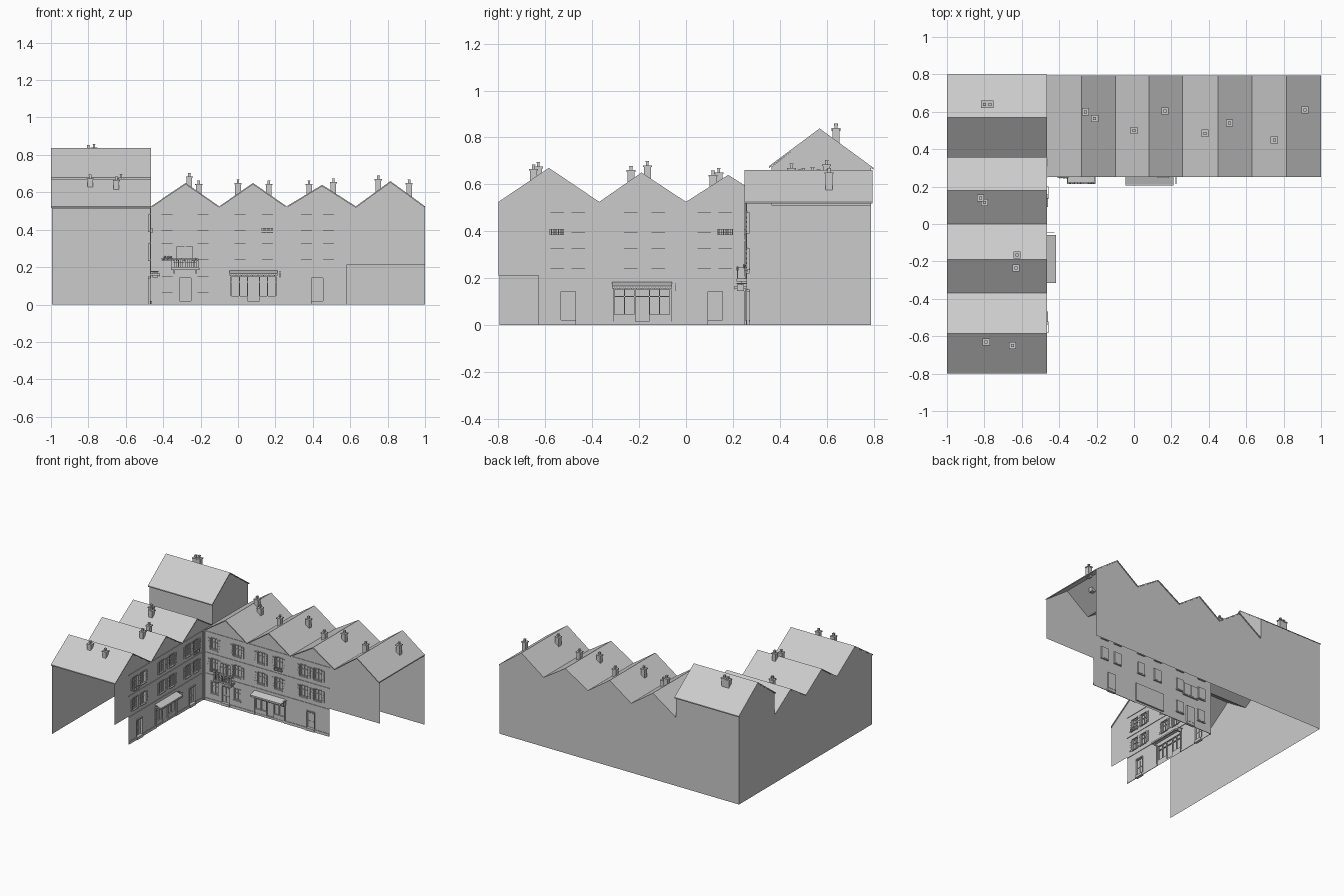
import bpy, bmesh, math, random
from mathutils import Vector, Matrix

if "Cube" in bpy.data.objects:
    bpy.data.objects.remove(bpy.data.objects["Cube"])

random.seed(4)
XF, YF = -0.47, 0.26          # planes of the two courtyard facades

# Frames map (u along wall, z up, d outward) to world space
def left(u, z, d): return (XF + d, u, z)
def back(u, z, d): return (u, YF - d, z)
def rear(u, z, d): return (-u, 0.79 + d, z)
def outer(u, z, d): return (-0.995 - d, -u, z)
def tower_front(u, z, d): return (u, 0.365 - d, z)


class Part:
    """Collects faces, then becomes one named object."""
    def __init__(self, name):
        self.name, self.v, self.f = name, [], []

    def face(self, pts):
        n = len(self.v)
        self.v += pts
        self.f.append(tuple(range(n, n + len(pts))))

    def sheet(self, fr, pts, d=0):
        self.face([fr(u, z, d) for u, z in pts])

    def prism(self, fr, pts, d0, d1):
        n, k = len(self.v), len(pts)
        self.v += [fr(u, z, d0) for u, z in pts] + [fr(u, z, d1) for u, z in pts]
        self.f.append(tuple(n + k + i for i in range(k)))
        self.f.append(tuple(n + i for i in reversed(range(k))))
        for i in range(k):
            j = (i + 1) % k
            self.f.append((n + i, n + j, n + k + j, n + k + i))

    def box(self, fr, u0, u1, z0, z1, d0, d1):
        self.prism(fr, rect(u0, u1, z0, z1), d0, d1)

    def done(self):
        me = bpy.data.meshes.new(self.name)
        me.from_pydata(self.v, [], self.f)
        ob = bpy.data.objects.new(self.name, me)
        bpy.context.collection.objects.link(ob)


def rect(u0, u1, z0, z1):
    return [(u0, z0), (u1, z0), (u1, z1), (u0, z1)]


# Houses as (start, ridge, end, ridge height); eaves at 0.525
EAVE = 0.525
left_houses = [(-0.8, -0.585, -0.37, 0.67), (-0.37, -0.19, 0, 0.65), (0, 0.18, 0.36, 0.64)]
back_houses = [(-0.465, -0.28, -0.1, 0.65), (-0.1, 0.08, 0.26, 0.65),
               (0.26, 0.45, 0.63, 0.64), (0.63, 0.815, 1, 0.66)]


def roof(part, fr, h, d0, d1, e0=EAVE, e1=EAVE, t=0.008):
    a, p, b, zp = h
    part.prism(fr, [(a, e0 - t), (p, zp - t), (p, zp), (a, e0)], d0, d1)
    part.prism(fr, [(p, zp - t), (b, e1 - t), (b, e1), (p, zp)], d0, d1)


roofs = Part("terrace_roofs")
for h in left_houses:
    roof(roofs, left, h, -0.53, 0.006)
for h in back_houses:
    roof(roofs, back, h, -0.535, 0.01)
roofs.done()
tower_roof = Part("corner_house_roof")
roof(tower_roof, left, (0.355, 0.57, 0.8, 0.838), -0.53, 0.006, 0.678, 0.67)
tower_roof.done()

# Plain outer walls and the raised corner house
walls = Part("outer_walls")
walls.sheet(outer, rect(-0.79, 0.795, 0, 0.52))
walls.sheet(rear, rect(-1, 0.995, 0, 0.52))
for a, p, b, zp in left_houses:
    walls.sheet(outer, [(-b, 0.52), (-a, 0.52), (-p, zp - 0.004)])
for a, p, b, zp in back_houses:
    walls.sheet(rear, [(-b, 0.52), (-a, 0.52), (-p, zp - 0.004)])
walls.done()
tower = Part("corner_house_walls")
tower.sheet(tower_front, rect(-0.995, XF, 0.51, 0.675))
tower.sheet(rear, rect(-XF, 0.995, 0.52, 0.67))
tower.sheet(left, [(0.365, 0.51), (0.79, 0.51), (0.79, 0.67), (0.57, 0.833), (0.365, 0.675)])
tower.sheet(outer, [(-0.79, 0.52), (-0.365, 0.52), (-0.365, 0.675), (-0.57, 0.833), (-0.79, 0.67)])
tower.done()


def window(frames, shutters, fr, u, z, w=0.058, h=0.085, shut=True):
    u0, u1, z1, t = u - w / 2, u + w / 2, z + h, 0.005
    for a, b, c, e in ((u0, u0 + t, z, z1), (u1 - t, u1, z, z1), (u0, u1, z, z + t),
                       (u0, u1, z1 - t, z1), (u - t / 2, u + t / 2, z, z1),
                       (u0, u1, z + h * 0.6, z + h * 0.6 + 0.003)):
        frames.box(fr, a, b, c, e, -0.012, -0.006)
    frames.box(fr, u0 - 0.004, u1 + 0.004, z - 0.006, z, -0.01, 0.006)     # sill
    frames.box(fr, u0 - 0.003, u1 + 0.003, z1, z1 + 0.006, -0.002, 0.003)  # lintel
    if shut:
        for s in (u0 - 0.025, u1 + 0.003):
            shutters.box(fr, s, s + 0.022, z, z1, 0, 0.004)
            for k in range(4):
                zz = z + 0.008 + k * 0.02
                shutters.box(fr, s + 0.003, s + 0.019, zz, zz + 0.012, 0.004, 0.0055)


def railing(part, fr, u0, u1, z0, z1, d, n, floor=False):
    t = 0.003
    for zz in (z0, z1 - t):
        part.box(fr, u0, u1, zz, zz + t, d - t, d)
        for s in (u0, u1 - t):
            part.box(fr, s, s + t, zz, zz + t, 0, d)
    for k in range(n):
        u = u0 + (u1 - u0 - t) * k / (n - 1)
        part.box(fr, u, u + t, z0, z1, d - t, d)
    if floor:
        part.box(fr, u0 - 0.003, u1 + 0.003, z0 - 0.01, z0, 0, d + 0.003)
        for s in (u0 + 0.01, u1 - 0.018):
            part.prism(fr, [(s, z0 - 0.03), (s + 0.008, z0 - 0.03), (s + 0.008, z0 - 0.01), (s, z0 - 0.01)], 0, d * 0.6)


def facade(tag, fr, span, cut, houses, wins, plain, doors, shop, rails, sign):
    wall, frames, shutters = Part(tag + "_facade_wall"), Part(tag + "_window_frames"), Part(tag + "_shutters")
    trim, iron, doorp = Part(tag + "_stone_bands"), Part(tag + "_railings"), Part(tag + "_doors")
    shopp, awn = Part(tag + "_shopfront"), Part(tag + "_awning")
    holes = [(u - 0.029, u + 0.029, z, z + 0.085) for u, z in wins + plain]
    holes += [(u - 0.032, u + 0.032, 0.02, 0.142) for u in doors] + [(shop[0], shop[1], 0.015, 0.15)]
    # wall cells around the openings
    us = sorted({span[0], span[1], cut[0], cut[1], *[x for h in holes for x in h[:2]]})
    zs = sorted({0, 0.52, 0.21, *[x for h in holes for x in h[2:]]})
    for u0, u1 in zip(us, us[1:]):
        for z0, z1 in zip(zs, zs[1:]):
            u, z = (u0 + u1) / 2, (z0 + z1) / 2
            if not any(a < u < b and c < z < e for a, b, c, e in holes + [(cut[0], cut[1], 0, 0.21)]):
                wall.sheet(fr, rect(u0, u1, z0, z1))
    # recessed backs and reveals
    for a, b, c, e in holes:
        pts = rect(a, b, c, e)
        wall.sheet(fr, pts, -0.012)
        for (p, q), (r, s) in zip(pts, pts[1:] + pts[:1]):
            wall.face([fr(p, q, -0.012), fr(r, s, -0.012), fr(r, s, 0), fr(p, q, 0)])
    for a, p, b, zp in houses:
        wall.sheet(fr, [(a, 0.52), (b, 0.52), (p, zp - 0.004)])
    for u, z in wins:
        window(frames, shutters, fr, u, z)
    for u, z in plain:
        window(frames, shutters, fr, u, z, shut=False)
    # floor bands and plinth along the ground-length stretch
    lo, hi = (cut[1], span[1]) if cut[0] == span[0] else (span[0], cut[0])
    for z, h in ((0.358, 0.006), (0.2, 0.006), (0.517, 0.005)):
        trim.box(fr, lo, hi, z, z + h, 0, 0.004)
    edges = [lo] + sorted([x for u in doors for x in (u - 0.035, u + 0.035)] + list(shop[:2])) + [hi]
    for a, b in zip(edges[::2], edges[1::2]):
        trim.box(fr, a, b, 0, 0.02, 0, 0.004)
    # doors with surround, panels and step
    for u in doors:
        doorp.box(fr, u - 0.034, u + 0.034, 0, 0.02, -0.01, 0.01)
        doorp.box(fr, u - 0.036, u + 0.036, 0.142, 0.15, 0, 0.006)
        for s in (u - 0.036, u + 0.031):
            doorp.box(fr, s, s + 0.005, 0.02, 0.142, -0.002, 0.004)
        for s in (u - 0.024, u + 0.004):
            for z0, z1 in ((0.03, 0.07), (0.08, 0.13)):
                doorp.box(fr, s, s + 0.02, z0, z1, -0.012, -0.008)
    # shopfront: stall boards, posts, head rail, side pilasters
    a, b = shop
    m = (a + b) / 2
    for s, e in ((a, m - 0.03), (m + 0.03, b)):
        shopp.box(fr, s, e, 0.015, 0.045, -0.012, -0.002)
    for u in (a, a + 0.045, m - 0.034, m + 0.029, b - 0.05, b - 0.005):
        shopp.box(fr, u, u + 0.005, 0.015, 0.15, -0.012, -0.003)
    shopp.box(fr, a, b, 0.118, 0.123, -0.012, -0.004)
    for s in (a - 0.008, b):
        shopp.box(fr, s, s + 0.008, 0, 0.155, 0, 0.006)
    # awning: sloping canopy and toothed valance
    D, a2, b2 = 0.053, a - 0.005, b + 0.005
    q = [(0, 0.182), (D, 0.166)]
    for off in (0, -0.004):
        c = [fr(a2, q[1][1] + off, D), fr(b2, q[1][1] + off, D), fr(b2, q[0][1] + off, 0), fr(a2, q[0][1] + off, 0)]
        awn.face(c if off == 0 else c[::-1])
    n = 26
    for k in range(n):
        u, w = a2 + (b2 - a2) * k / n, (b2 - a2) / n
        awn.prism(fr, [(u, 0.158), (u + w / 2, 0.151), (u + w, 0.158), (u + w, 0.167), (u, 0.167)], D - 0.003, D)
    for s in (a2, b2 - 0.003):
        awn.box(fr, s, s + 0.003, 0.156, 0.166, 0, D)
    # hanging sign on a bracket
    iron.box(fr, sign, sign + 0.003, 0.175, 0.178, 0, 0.045)
    iron.box(fr, sign, sign + 0.003, 0.145, 0.172, 0.012, 0.042)
    for r in rails:
        railing(iron, fr, *r)
    # drainpipe beside the inner corner
    u = span[1] - 0.012 if cut[0] == span[0] else span[0] + 0.008
    iron.box(fr, u, u + 0.006, 0, 0.52, 0.001, 0.007)
    for p in (wall, frames, shutters, trim, iron, doorp, shopp, awn):
        p.done()


UP, MID = 0.395, 0.24
facade("left", left, (-0.8, YF), (-0.8, -0.63), left_houses,
       [(u, z) for u in (-0.55, -0.46, -0.235, -0.118, 0.077, 0.168) for z in (UP, MID)],
       [], [-0.503, 0.125], (-0.31, -0.065),
       [(-0.583, -0.52, 0.383, 0.41, 0.013, 9), (0.135, 0.2, 0.383, 0.41, 0.013, 9)], -0.045)
facade("back", back, (XF, 1), (0.58, 1), back_houses,
       [(u, z) for u in (-0.38, -0.188, 0.01, 0.157, 0.367, 0.483) for z in (UP, MID)],
       [(-0.315, 0.225), (-0.25, 0.225), (-0.378, 0.065), (-0.188, 0.065)],
       [-0.283, 0.423], (-0.04, 0.205),
       [(0.125, 0.187, 0.383, 0.41, 0.013, 9), (-0.355, -0.21, 0.195, 0.245, 0.042, 13, True),
        (-0.41, -0.35, 0.232, 0.25, 0.013, 7)], 0.223)

# Chimney stacks (x, y, top): shaft, cap, pot
stacks = Part("chimneys")
def plan(u, z, d): return (u, d, z)
for x, y, top in [(-0.8, 0.64, 0.85), (-0.77, 0.64, 0.855), (-0.82, 0.14, 0.665), (-0.8, 0.115, 0.655),
                  (-0.625, -0.165, 0.695), (-0.63, -0.235, 0.675), (-0.79, -0.63, 0.69), (-0.65, -0.65, 0.68),
                  (-0.26, 0.6, 0.7), (-0.21, 0.565, 0.66), (0, 0.5, 0.665), (0.165, 0.605, 0.66),
                  (0.38, 0.485, 0.66), (0.51, 0.54, 0.67), (0.75, 0.45, 0.685), (0.915, 0.61, 0.665)]:
    for r, z0, z1 in ((0.015, top - 0.1, top - 0.018), (0.019, top - 0.022, top - 0.015),
                      (0.006, top - 0.015, top), (0.008, top, top + 0.004)):
        stacks.box(lambda u, z, d: (x - d, y + u, z), -r, r, z0, z1, -r, r)
stacks.done()

# Flower clumps on the balcony rails
bm = bmesh.new()
for k in range(14):
    for fr, a, b, z, d in ((back, -0.35, -0.215, 0.243, 0.04), (back, -0.405, -0.355, 0.25, 0.012)):
        p = fr(random.uniform(a, b), z + random.uniform(-0.008, 0.005), d)
        bmesh.ops.create_icosphere(bm, subdivisions=1, radius=random.uniform(0.003, 0.006), matrix=Matrix.Translation(p))
me = bpy.data.meshes.new("balcony_flowers")
bm.to_mesh(me)
bm.free()
bpy.context.collection.objects.link(bpy.data.objects.new("balcony_flowers", me))
